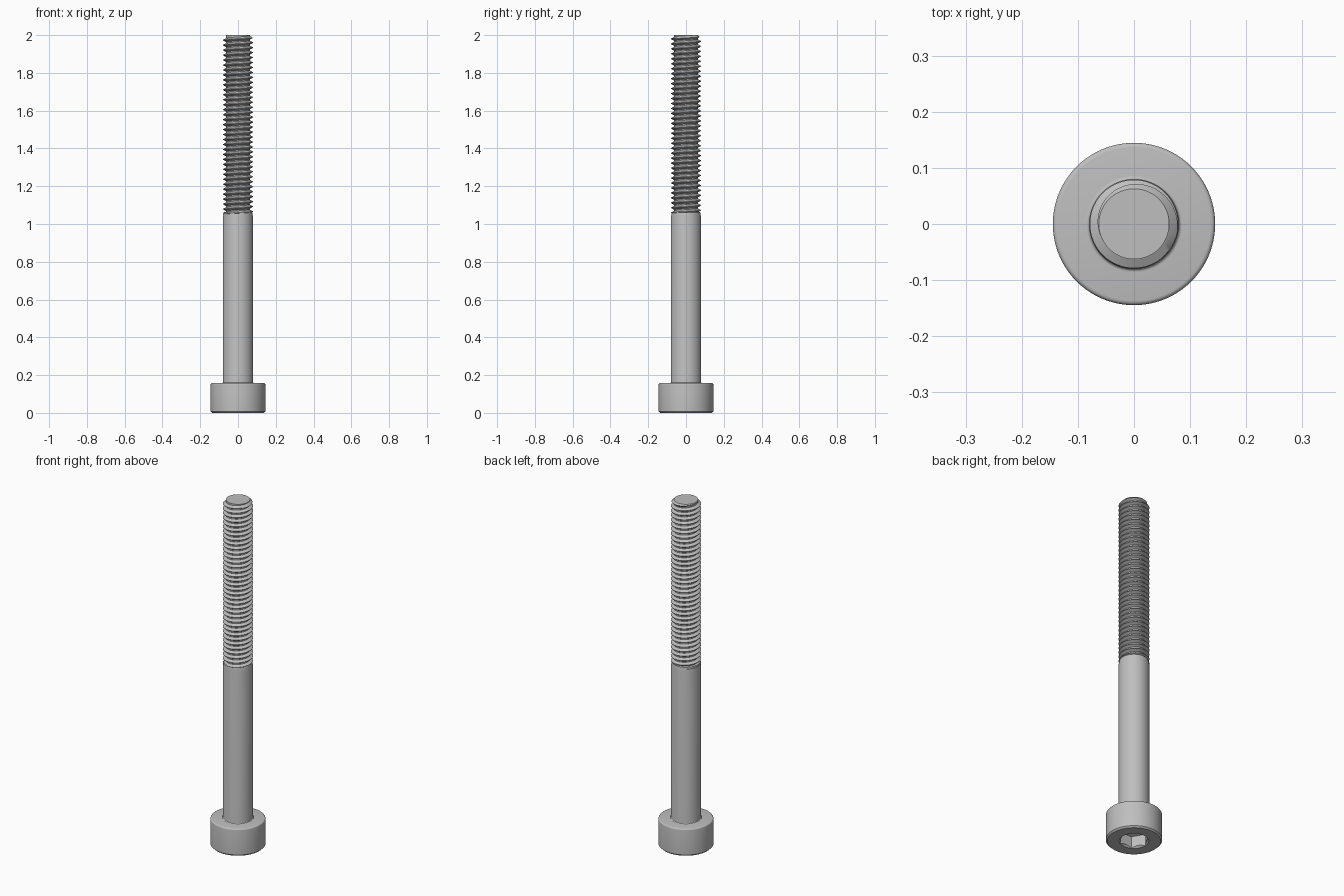
import bpy, bmesh, math

if "Cube" in bpy.data.objects:
    bpy.data.objects.remove(bpy.data.objects["Cube"])

TAU = 2 * math.pi
steel = bpy.data.materials.new("steel grey")
steel.diffuse_color = (0.52, 0.52, 0.52, 1)
steel.use_nodes = True
steel.node_tree.nodes["Principled BSDF"].inputs["Base Color"].default_value = steel.diffuse_color


def finish(name, bm, angle=30):
    bmesh.ops.remove_doubles(bm, verts=bm.verts, dist=1e-5)
    bmesh.ops.recalc_face_normals(bm, faces=bm.faces)
    me = bpy.data.meshes.new(name)
    bm.to_mesh(me)
    bm.free()
    ob = bpy.data.objects.new(name, me)
    bpy.context.collection.objects.link(ob)
    me.materials.append(steel)
    smooth(ob, angle)
    return ob


def smooth(ob, angle):
    bpy.ops.object.select_all(action='DESELECT')
    ob.select_set(True)
    bpy.context.view_layer.objects.active = ob
    bpy.ops.object.shade_smooth_by_angle(angle=math.radians(angle))


def lathe(name, profile, n=96, angle=30):
    """Spin (radius, z) points round z; both ends are capped."""
    bm = bmesh.new()
    rings = [[bm.verts.new((r * math.cos(TAU * i / n), r * math.sin(TAU * i / n), z))
              for i in range(n)] for r, z in profile]
    for a, b in zip(rings, rings[1:]):
        for i in range(n):
            j = (i + 1) % n
            bm.faces.new((a[i], a[j], b[j], b[i]))
    bm.faces.new(rings[0][::-1])
    bm.faces.new(rings[-1])
    return finish(name, bm, angle)


# Cylindrical head with broken edges
HEAD_R, HEAD_H, EDGE = 0.1447, 0.158, 0.008
top_round = [(HEAD_R - EDGE + EDGE * math.cos(a), HEAD_H - EDGE + EDGE * math.sin(a))
             for a in (math.pi / 2 * k / 4 for k in range(5))]
head = lathe("head", [(HEAD_R - EDGE, 0), (HEAD_R, EDGE)] + top_round)

# Hexagonal socket with a shallow conical floor and a countersunk mouth
socket = lathe("socket_cutter",
               [(0.076, -0.02), (0.076, 0.068), (0.002, 0.085)], n=6, angle=10)
mouth = lathe("mouth_cutter", [(0.086, -0.01), (0.066, 0.010)], n=96)
for cutter in (socket, mouth):
    mod = head.modifiers.new(cutter.name, 'BOOLEAN')
    mod.operation, mod.solver, mod.object = 'DIFFERENCE', 'EXACT', cutter
    bpy.context.view_layer.objects.active = head
    bpy.ops.object.modifier_apply(modifier=mod.name)
for cutter in (socket, mouth):
    bpy.data.objects.remove(cutter, do_unlink=True)
smooth(head, 30)

# Plain shank with a fillet at the head and a tapered end
R, FIL = 0.080, 0.006
fillet = [(R + FIL - FIL * math.sin(a), HEAD_H + FIL - FIL * math.cos(a))
          for a in (math.pi / 2 * k / 5 for k in range(6))]
lathe("shank", [(R + FIL, HEAD_H - 0.005)] + fillet
      + [(R, 1.035), (0.075, 1.062), (0.060, 1.064)], angle=15)

# Helical thread: trapezoid profile, clipped at both ends, chamfered at the tip
PITCH, ROOT, CREST = 0.0263, 0.0628, 0.0787
Z0, Z1, N = 1.05, 2.0, 64
FORM = [(0.0, ROOT), (0.22, ROOT), (0.55, CREST), (0.67, CREST), (1.0, ROOT)]


def thread_radius(z, turn):
    t = ((z - Z0) / PITCH - turn) % 1.0
    for (t0, r0), (t1, r1) in zip(FORM, FORM[1:]):
        if t <= t1:
            r = r0 + (r1 - r0) * (t - t0) / (t1 - t0)
            break
    return min(r, ROOT + (Z1 - z) * 1.0)


bm = bmesh.new()
turns = int((Z1 - Z0) / PITCH) + 2
columns = []
for j in range(N + 1):
    col, a = [], TAU * j / N
    for k in range(-1, turns):
        for t, _ in FORM[:-1]:
            z = min(max(Z0 + (k + t + j / N) * PITCH, Z0), Z1)
            r = thread_radius(z, j / N)
            col.append(bm.verts.new((r * math.cos(a), r * math.sin(a), z)))
    columns.append(col)
for a, b in zip(columns, columns[1:]):
    for k in range(len(a) - 1):
        bm.faces.new((a[k], b[k], b[k + 1], a[k + 1]))
bmesh.ops.remove_doubles(bm, verts=bm.verts, dist=1e-5)
bmesh.ops.dissolve_degenerate(bm, edges=bm.edges, dist=1e-6)
# Flat tip closes the end
rim = [e for e in bm.edges if e.is_boundary and all(v.co.z > Z1 - 1e-4 for v in e.verts)]
bmesh.ops.holes_fill(bm, edges=rim, sides=0)
finish("thread", bm)
